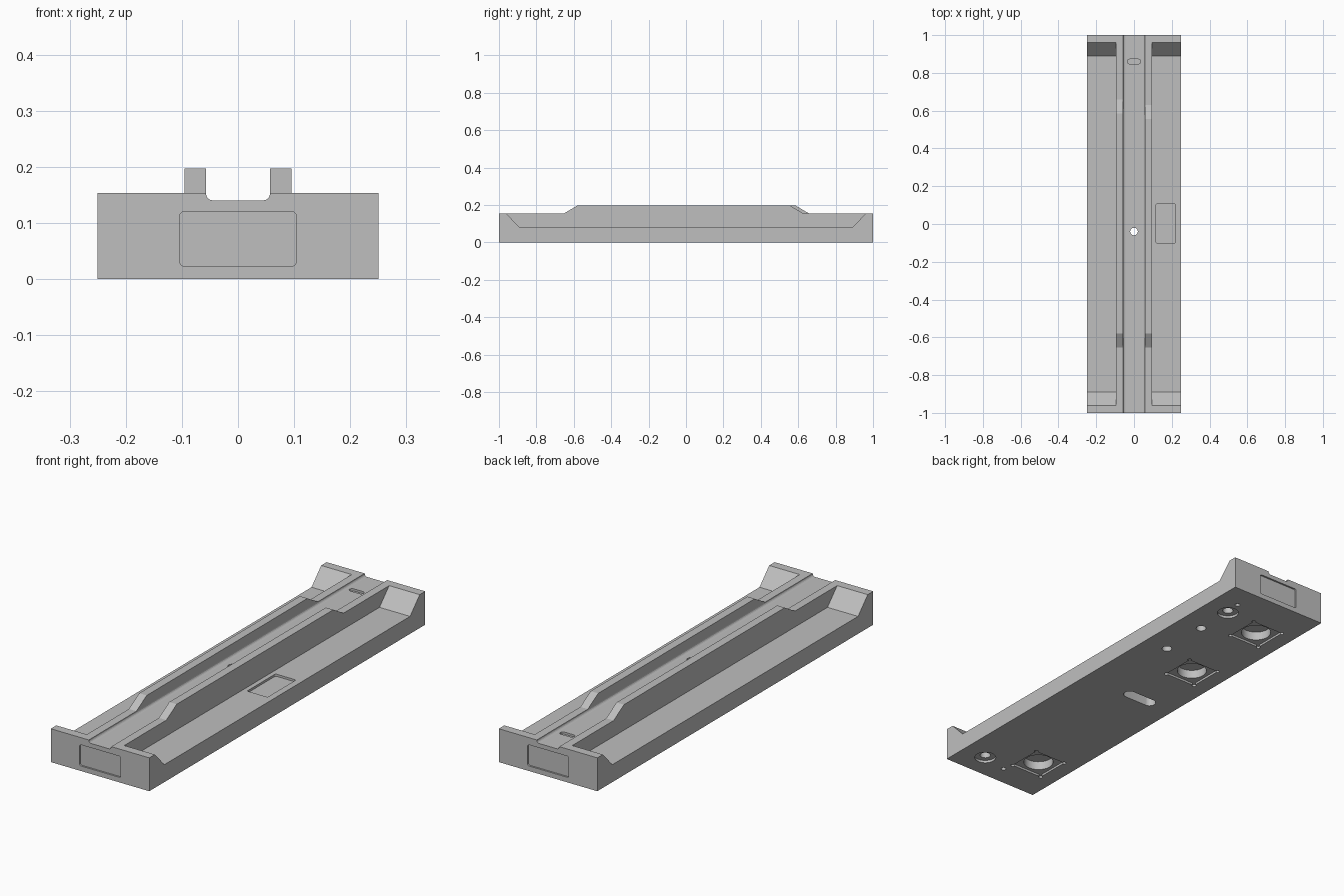
import bpy, bmesh, math

cube = bpy.data.objects.get("Cube")
if cube:
    bpy.data.objects.remove(cube, do_unlink=True)

grey = bpy.data.materials.new("plain grey")
grey.use_nodes = True
COLOUR = (0.52, 0.52, 0.52, 1)
grey.diffuse_color = COLOUR
grey.node_tree.nodes["Principled BSDF"].inputs["Base Color"].default_value = COLOUR


def prism(name, outline, axis, lo, hi):
    """Extrude a 2D outline along an axis between lo and hi."""
    place = {"x": lambda p, a: (a, p[0], p[1]),
             "y": lambda p, a: (p[0], a, p[1]),
             "z": lambda p, a: (p[0], p[1], a)}[axis]
    bm = bmesh.new()
    ends = [[bm.verts.new(place(p, a)) for p in outline] for a in (lo, hi)]
    for ring in ends:
        bm.faces.new(ring)
    n = len(outline)
    for i in range(n):
        j = (i + 1) % n
        bm.faces.new((ends[0][i], ends[0][j], ends[1][j], ends[1][i]))
    bmesh.ops.recalc_face_normals(bm, faces=bm.faces)
    mesh = bpy.data.meshes.new(name)
    bm.to_mesh(mesh)
    bm.free()
    mesh.materials.append(grey)
    obj = bpy.data.objects.new(name, mesh)
    bpy.context.collection.objects.link(obj)
    return obj


def circle(x, y, r, sides=48):
    return [(x + r * math.cos(math.tau * i / sides),
             y + r * math.sin(math.tau * i / sides)) for i in range(sides)]


def rounded(x, y, w, h, r, steps=4):
    """Rectangle centred on x, y with rounded corners."""
    points = []
    for q, (sx, sy) in enumerate(((1, 1), (-1, 1), (-1, -1), (1, -1))):
        for i in range(steps + 1):
            a = math.pi / 2 * (q + i / steps)
            points.append((x + sx * (w / 2 - r) + r * math.cos(a),
                           y + sy * (h / 2 - r) + r * math.sin(a)))
    return points


def combine(target, tool, operation="DIFFERENCE"):
    mod = target.modifiers.new(tool.name, "BOOLEAN")
    mod.operation = operation
    mod.solver = "EXACT"
    mod.object = tool
    bpy.context.view_layer.objects.active = target
    bpy.ops.object.modifier_apply(modifier=mod.name)
    bpy.data.objects.remove(tool, do_unlink=True)


# Main block
TOP, FLOOR, RIDGE = 0.153, 0.08, 0.095
tray = prism("tray_body", [(-0.25, -1), (0.25, -1), (0.25, 1), (-0.25, 1)], "z", 0, TOP)

# Raised guide walls; the left one ends slightly sooner at the back
for side, back in ((-1, 0.66), (1, 0.63)):
    profile = [(-0.655, 0.1), (-0.655, TOP), (-0.58, 0.197),
               (back - 0.075, 0.197), (back, TOP), (back, 0.1)]
    combine(tray, prism("guide_wall", profile, "x", *sorted((side * 0.02, side * 0.12))), "UNION")

# Sloped-end side bays
for side in (-1, 1):
    profile = [(-0.89, FLOOR), (0.89, FLOOR), (0.96, TOP), (0.96, 0.3),
               (-0.96, 0.3), (-0.96, TOP)]
    combine(tray, prism("side_bay", profile, "x", *sorted((side * RIDGE, side * 0.3))))

# Central channel with rounded lower corners
combine(tray, prism("channel", rounded(0, 0.24, 0.114, 0.2, 0.012), "y", -1.1, 1.1))

# Label recesses on both ends
for end in (-1, 1):
    combine(tray, prism("end_recess", rounded(0, 0.0715, 0.208, 0.097, 0.008), "y",
                        *sorted((end * 0.992, end * 1.1))))

# Recess in the left bay floor, slot in the channel floor
combine(tray, prism("bay_recess", rounded(0.168, 0.003, 0.104, 0.206, 0.006), "z", FLOOR - 0.01, 0.12))
combine(tray, prism("channel_slot", rounded(0, 0.86, 0.07, 0.025, 0.012), "z", 0.13, 0.18))

# Underside square pockets with relieved corners and a deeper round well
PX, HALF = -0.093, 0.081
for py in (0.735, 0.29, -0.773):
    combine(tray, prism("square_pocket", rounded(PX, py, 2 * HALF, 2 * HALF, 0.002), "z", -0.1, 0.01))
    for sx in (-1, 1):
        for sy in (-1, 1):
            combine(tray, prism("corner_relief", circle(PX + sx * HALF, py + sy * HALF, 0.009, 16),
                                "z", -0.1, 0.0105))
    combine(tray, prism("round_well", circle(PX, py, 0.065), "z", -0.1, 0.05))

# Underside cross slot meeting the vertical through hole
combine(tray, prism("cross_slot", rounded(-0.062, -0.035, 0.17, 0.055, 0.027, 8), "z", -0.1, 0.05))
combine(tray, prism("through_hole", circle(0, -0.04, 0.02), "z", -0.1, 0.3))

# Underside counterbores, screw holes and pin holes: x, y, radius, depth
for x, y, r, depth in ((0.127, 0.802, 0.047, 0.012), (0.127, 0.802, 0.023, 0.05),
                       (0.127, -0.88, 0.047, 0.012), (0.127, -0.88, 0.023, 0.05),
                       (0.13, 0.62, 0.022, 0.05), (0.13, 0.383, 0.022, 0.05),
                       (0.14, 0.884, 0.011, 0.03), (0, -0.905, 0.011, 0.03)):
    combine(tray, prism("hole", circle(x, y, r), "z", -0.1, depth))

# Smooth only the round walls
bpy.ops.object.select_all(action="DESELECT")
tray.select_set(True)
bpy.context.view_layer.objects.active = tray
bpy.ops.object.shade_smooth_by_angle(angle=math.radians(10))
